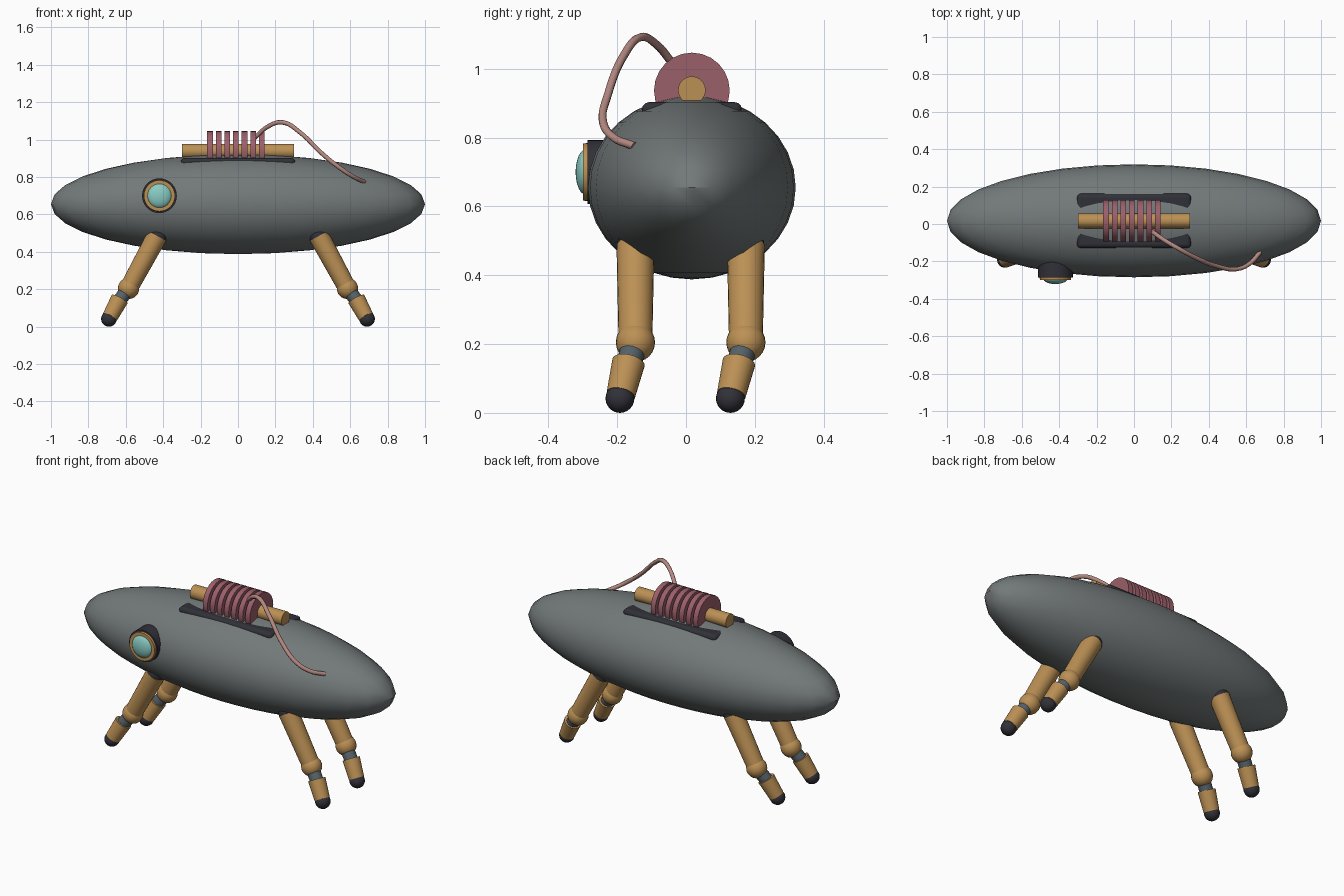
import bpy, bmesh, math
from mathutils import Vector, Matrix

cube = bpy.data.objects.get("Cube")
if cube:
    bpy.data.objects.remove(cube)


def material(name, r, g, b):
    m = bpy.data.materials.new(name)
    m.use_nodes = True
    m.diffuse_color = (r, g, b, 1)
    node = next(n for n in m.node_tree.nodes if n.type == 'BSDF_PRINCIPLED')
    node.inputs["Base Color"].default_value = (r, g, b, 1)
    node.inputs["Roughness"].default_value = 0.6
    return m


HULL = material("hull_grey", 0.17, 0.19, 0.19)
BRASS = material("brass", 0.50, 0.28, 0.09)
COIL = material("rose_coil", 0.33, 0.115, 0.145)
WIRE = material("copper_wire", 0.46, 0.25, 0.22)
DARK = material("dark_rubber", 0.03, 0.03, 0.04)
STEEL = material("blue_steel", 0.09, 0.12, 0.14)
GLASS = material("teal_glass", 0.25, 0.60, 0.55)


def finish(name, bm, mat, angle=35):
    mesh = bpy.data.meshes.new(name)
    bm.to_mesh(mesh)
    bm.free()
    mesh.materials.append(mat)
    mesh.shade_smooth()
    mesh.set_sharp_from_angle(angle=math.radians(angle))
    obj = bpy.data.objects.new(name, mesh)
    bpy.context.collection.objects.link(obj)
    return obj


def ball(name, centre, radii, mat, segs=24):
    bm = bmesh.new()
    bmesh.ops.create_uvsphere(bm, u_segments=segs, v_segments=segs // 2, radius=1)
    bmesh.ops.transform(bm, matrix=Matrix.Translation(centre) @ Matrix.Diagonal((*radii, 1)), verts=bm.verts)
    return finish(name, bm, mat)


def rod(name, a, b, r1, r2, mat, segs=24):
    """Tapered cylinder running from point a to point b."""
    a, b = Vector(a), Vector(b)
    bm = bmesh.new()
    turn = (b - a).to_track_quat('Z', 'Y').to_matrix().to_4x4()
    bmesh.ops.create_cone(bm, cap_ends=True, segments=segs, radius1=r1, radius2=r2,
                          depth=(b - a).length, matrix=Matrix.Translation((a + b) / 2) @ turn)
    return finish(name, bm, mat)


MID = 0.017  # y of the hull centreline

# Hull
ball("hull", (0, MID, 0.655), (1, 0.302, 0.267), HULL, 32)

# Saddle plate under the coil
bm = bmesh.new()
bmesh.ops.create_cube(bm, size=1, matrix=Matrix.Translation((0, MID, 0.873)) @ Matrix.Diagonal((0.61, 0.29, 0.06, 1)))
saddle = finish("saddle_plate", bm, DARK)
bevel = saddle.modifiers.new("soft_edges", 'BEVEL')
bevel.width = 0.02
bevel.segments = 3

# Coil core and windings
rod("coil_core", (-0.3, MID, 0.938), (0.3, MID, 0.938), 0.04, 0.04, BRASS)
for i in range(7):
    x = -0.15 + 0.0462 * i
    rod(f"coil_disc_{i + 1}", (x - 0.015, MID, 0.937), (x + 0.015, MID, 0.937), 0.11, 0.11, COIL)

# Loose wire from the coil to the hull
path = [(0.09, -0.035, 1.01), (0.16, -0.085, 1.07), (0.24, -0.132, 1.092), (0.33, -0.18, 1.04),
        (0.45, -0.227, 0.925), (0.55, -0.241, 0.845), (0.62, -0.21, 0.80), (0.675, -0.15, 0.775)]
curve = bpy.data.curves.new("coil_wire", 'CURVE')
curve.dimensions = '3D'
curve.bevel_depth = 0.012
curve.bevel_resolution = 2
curve.use_fill_caps = True
spline = curve.splines.new('BEZIER')
spline.bezier_points.add(len(path) - 1)
for point, co in zip(spline.bezier_points, path):
    point.co = co
    point.handle_left_type = point.handle_right_type = 'AUTO'
spline.resolution_u = 6
curve.materials.append(WIRE)
bpy.context.collection.objects.link(bpy.data.objects.new("coil_wire", curve))

# Porthole eye
ex, ez = -0.42, 0.70
rod("eye_housing", (ex, -0.15, ez), (ex, -0.286, ez), 0.093, 0.093, DARK, 32)
rod("eye_rim", (ex, -0.28, ez), (ex, -0.299, ez), 0.085, 0.083, BRASS, 32)
ball("eye_lens", (ex, -0.29, ez), (0.067, 0.031, 0.067), GLASS)

# Legs
for side, s in (("left", 1), ("right", -1)):
    for end, y in (("front", -0.147), ("back", 0.174)):
        tag = f"{end}_{side}"
        hip = Vector((s * 0.432, y, 0.485))
        knee = Vector((s * 0.585, y, 0.205))
        cuff = Vector((s * 0.633, y - 0.02, 0.147))
        foot = Vector((s * 0.69, y - 0.045, 0.042))
        ball("hip_" + tag, hip, [0.054] * 3, DARK)
        rod("upper_leg_" + tag, hip, knee, 0.055, 0.049, BRASS)
        ball("knee_" + tag, knee, [0.057] * 3, BRASS)
        rod("ankle_" + tag, knee, cuff.lerp(foot, 0.2), 0.038, 0.036, STEEL)
        rod("lower_leg_" + tag, cuff, foot.lerp(cuff, 0.1), 0.048, 0.042, BRASS)
        ball("foot_" + tag, foot, [0.042] * 3, DARK)
